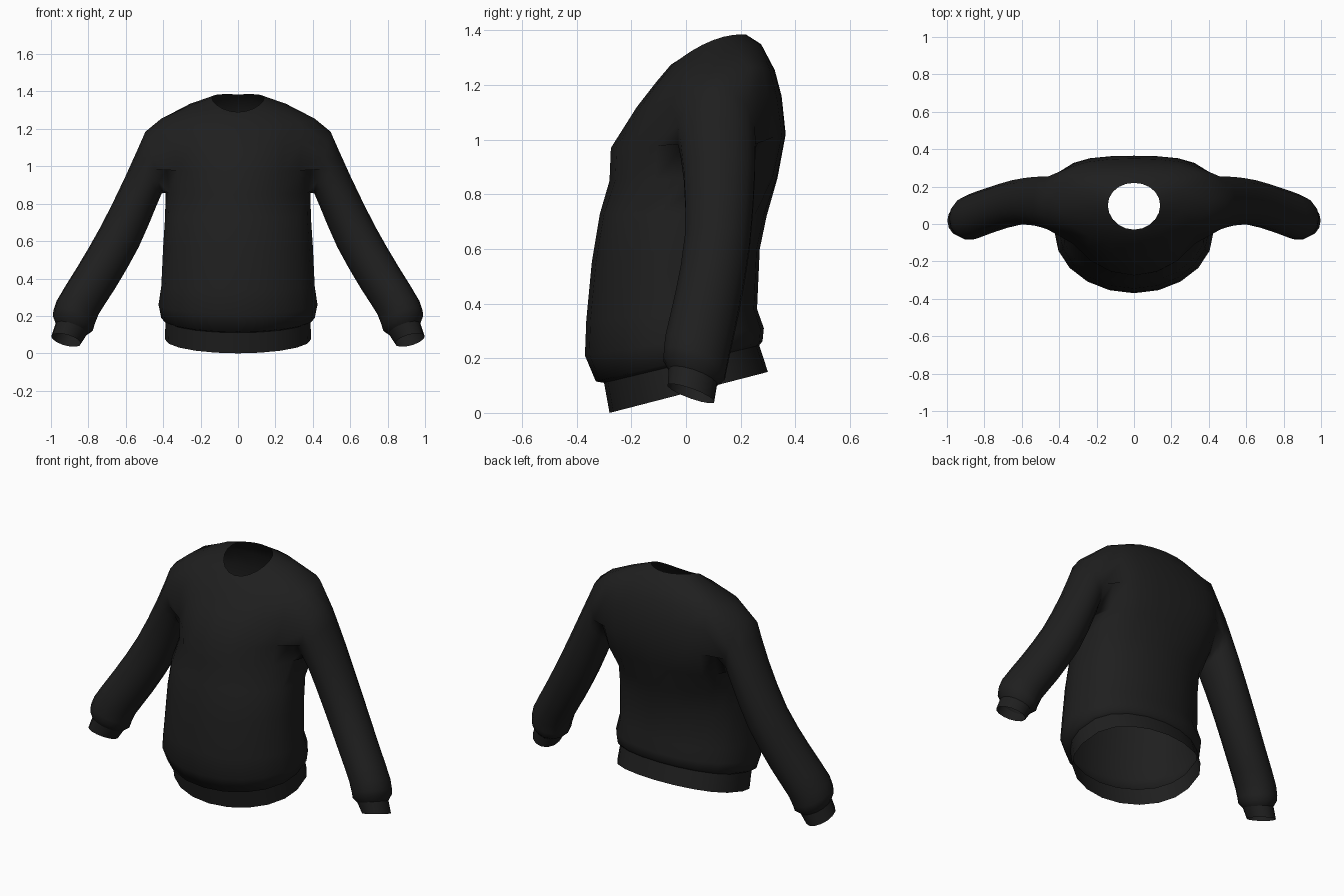
import bpy, bmesh, math
from mathutils import Vector

if "Cube" in bpy.data.objects:
    bpy.data.objects.remove(bpy.data.objects["Cube"])

SEG = 20          # sides of the torso
ARM = 14          # sides of a sleeve (matches the armhole)

knit = bpy.data.materials.new("black knit")
knit.diffuse_color = (0.0135, 0.0135, 0.0135, 1)
knit.use_nodes = True
knit.node_tree.nodes["Principled BSDF"].inputs["Base Color"].default_value = knit.diffuse_color


def torso_ring(bm, yf, zf, yb, zb, w, zs=None, ys=None, p=.75):
    """Tilted oval from front point, back point, half width, side point and back squareness."""
    ym, zm = (yf + yb) / 2, (zf + zb) / 2
    ds = (zs if zs is not None else zm) - zm
    dy = (ys if ys is not None else ym) - ym
    ring = []
    for i in range(SEG):
        a = 2 * math.pi * i / SEG
        c, s = math.cos(a), math.sin(a)
        if abs(c) < 1e-6:
            c = 0
        cy = c if c >= 0 else -abs(c) ** p
        ring.append(bm.verts.new((w * s,
                                  ym + (yf - ym) * cy + dy * s * s,
                                  zm + (zf - zm) * cy + ds * s * s)))
    return ring


def sleeve_ring(bm, side, xo, zo, xi, zi, y, ry, tilt):
    """Oval from its outer and inner points, depth centre, half depth and tilt."""
    outer, inner = Vector((xo, y, zo)), Vector((xi, y, zi))
    mid, up = (outer + inner) / 2, (outer - inner) / 2
    depth = Vector((0, ry, -tilt * ry))
    ring = []
    for k in range(ARM):
        a = 2 * math.pi * k / ARM
        q = mid + up * math.cos(a) + depth * math.sin(a)
        ring.append(bm.verts.new((side * q.x, q.y, q.z)))
    return ring


def soften(rows):
    """Add a smoothly interpolated row between each pair of rows."""
    out = []
    for i in range(len(rows) - 1):
        a, b = rows[i], rows[i + 1]
        before, after = rows[max(i - 1, 0)], rows[min(i + 2, len(rows) - 1)]
        out += [a, tuple((9 * (u + v) - s - t) / 16
                         for s, u, v, t in zip(before, a, b, after))]
    return out + [rows[-1]]


def join(bm, a, b, skip=lambda i: False):
    n = len(a)
    for i in range(n):
        if not skip(i):
            j = (i + 1) % n
            bm.faces.new((a[i], a[j], b[j], b[i]))


def finish(bm, name, angle):
    bmesh.ops.recalc_face_normals(bm, faces=bm.faces)
    me = bpy.data.meshes.new(name)
    bm.to_mesh(me)
    bm.free()
    me.materials.append(knit)
    ob = bpy.data.objects.new(name, me)
    bpy.context.collection.objects.link(ob)
    bpy.ops.object.select_all(action='DESELECT')
    ob.select_set(True)
    bpy.context.view_layer.objects.active = ob
    bpy.ops.object.shade_smooth_by_angle(angle=math.radians(angle))


# Torso: hem seam up to the neck opening
body_rows = [
    (-.30, .11, .268, .247, .388),
    (-.33, .115, .28, .262, .41),
    (-.37, .21, .285, .31, .425),
    (-.365, .34, .26, .38, .41),
    (-.345, .55, .27, .60, .40),
    (-.315, .73, .295, .72, .39),
    (-.28, .85, .335, .86, .387, .86, .09, .65),
    (-.275, .97, .365, 1.02, .40, .99, .10, .5),
    (-.18, 1.12, .350, 1.16, .42, 1.14, .11, .5),
    (-.11, 1.21, .325, 1.255, .41, 1.255, .12, .55),
    (-.055, 1.275, .275, 1.35, .27, 1.32, .12, .8),
    (-.03, 1.29, .22, 1.385, .14, 1.365, .10, 1),
]
LO, HI = 6, 9     # rings below and above the armholes

# Sleeve: shoulder to wrist
sleeve_rows = soften([
    (.495, 1.185, .408, .855, .112, .145, 0),
    (.60, .95, .438, .785, .122, .133, 0),
    (.73, .685, .53, .57, .115, .122, .1),
    (.86, .46, .655, .35, .078, .12, .2),
    (.97, .28, .745, .21, .042, .12, .28),
    (.99, .20, .775, .125, .03, .115, .3),
])
cuff_rows = [
    (.975, .16, .805, .105, .025, .09, .32),
    (.998, .09, .84, .052, .018, .087, .35),
]

bm = bmesh.new()
rings = [torso_ring(bm, *r) for r in body_rows]


def in_armhole(r, i):
    """Open faces: four columns wide, narrowing to two at the armpit."""
    reach = 1 if r == LO else 2
    return LO <= r < HI and any(-reach <= i - s < reach for s in (SEG // 4, 3 * SEG // 4))


for r in range(len(rings) - 1):
    join(bm, rings[r], rings[r + 1], lambda i: in_armhole(r, i))

# Sleeves grow out of the armhole edges
edge_steps = {LO: (-1, 0, 1), LO + 1: (-2, -1, 1, 2), LO + 2: (-2, 2), HI: (-2, -1, 0, 1, 2)}
for side in (1, -1):
    col = SEG // 4 if side > 0 else 3 * SEG // 4
    hole = [rings[r][col + d] for r, steps in edge_steps.items() for d in steps]
    hole.sort(key=lambda v: (math.atan2(v.co.y - .11, v.co.z - 1.07) + .1) % (2 * math.pi))
    prev = hole
    for row in sleeve_rows + [cuff_rows[0]]:
        ring = sleeve_ring(bm, side, *row)
        join(bm, prev, ring)
        prev = ring
bmesh.ops.delete(bm, geom=[v for v in bm.verts if not v.link_faces], context='VERTS')
finish(bm, "sweater_body", 85)

# Ribbed hem band
bm = bmesh.new()
join(bm, torso_ring(bm, -.28, 0, .30, .15, .39),
     torso_ring(bm, *body_rows[0]))
finish(bm, "hem_band", 50)

# Cuffs
for side, name in ((1, "right_cuff"), (-1, "left_cuff")):
    bm = bmesh.new()
    join(bm, *[sleeve_ring(bm, side, *r) for r in cuff_rows])
    finish(bm, name, 50)
